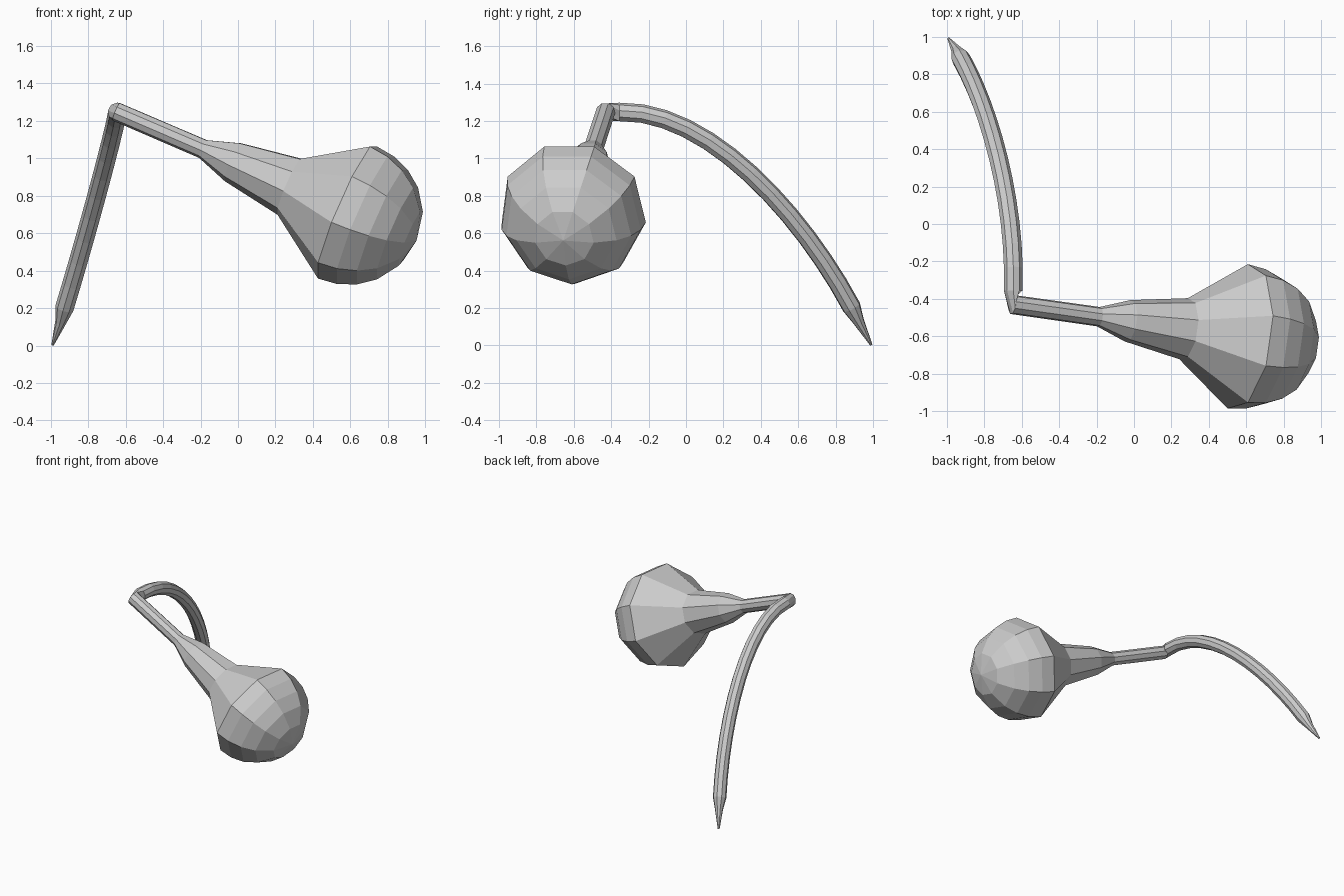
import bpy, bmesh
from math import sin, cos, radians, tau
from mathutils import Vector, geometry

if "Cube" in bpy.data.objects:
    bpy.data.objects.remove(bpy.data.objects["Cube"])

SIDES = 9


def loft(name, centers, radii, tangents, phase):
    """Flat-faced tube through rings, with a rotation-minimising frame."""
    bm = bmesh.new()
    d = tangents[0].normalized()
    v = (Vector((0, 0, 1)) - d * d.z).normalized()
    rings = []
    for c, r, t in zip(centers, radii, tangents):
        t = t.normalized()
        v = d.rotation_difference(t) @ v
        d = t
        u = v.cross(d)
        if r == 0:
            rings.append([bm.verts.new(c)])
            continue
        angles = [phase + tau * i / SIDES for i in range(SIDES)]
        rings.append([bm.verts.new(c + r * (u * cos(a) + v * sin(a))) for a in angles])
    for a, b in zip(rings, rings[1:]):
        for i in range(SIDES):
            j = (i + 1) % SIDES
            if len(b) == 1:
                bm.faces.new((a[i], a[j], b[0]))
            else:
                bm.faces.new((a[i], a[j], b[j], b[i]))
    for ring in (rings[0], rings[-1]):
        if len(ring) > 1:
            bm.faces.new(ring)
    bmesh.ops.recalc_face_normals(bm, faces=bm.faces[:])
    mesh = bpy.data.meshes.new(name)
    bm.to_mesh(mesh)
    bm.free()
    bpy.context.collection.objects.link(bpy.data.objects.new(name, mesh))


# Bulb: straight neck flaring into a rounded dome, as (distance, radius)
joint = Vector((-0.65, -0.43, 1.25))
axis = Vector((1.63, -0.23, -0.70)).normalized()
profile = [(0, 0.052), (0.508, 0.053), (0.683, 0.113), (1.016, 0.167)]
profile += [(1.35 + 0.41 * sin(radians(a)), 0.395 * cos(radians(a)))
            for a in (0, 15, 30, 46, 66)]
profile.append((1.76, 0))
loft("bulb", [joint + axis * s for s, _ in profile], [r for _, r in profile],
     [axis] * len(profile), radians(30))

# Curved stem: arc from the joint down to a tapered tip
arc = geometry.interpolate_bezier(
    Vector((-0.645, -0.355, 1.247)), Vector((-0.63, 0.12, 1.26)),
    Vector((-0.775, 0.62, 0.70)), Vector((-0.925, 0.885, 0.205)), 13)
path = [joint] + arc + [Vector((-0.947, 0.925, 0.125)), Vector((-0.99, 0.99, 0.004))]
tangents = [-axis, Vector((0, 1, 0))]
tangents += [path[i + 1] - path[i - 1] for i in range(2, len(path) - 1)]
tangents.append(path[-1] - path[-2])
loft("stem", path, [0.05] + [0.051] * 13 + [0.03, 0.007], tangents, radians(30))
